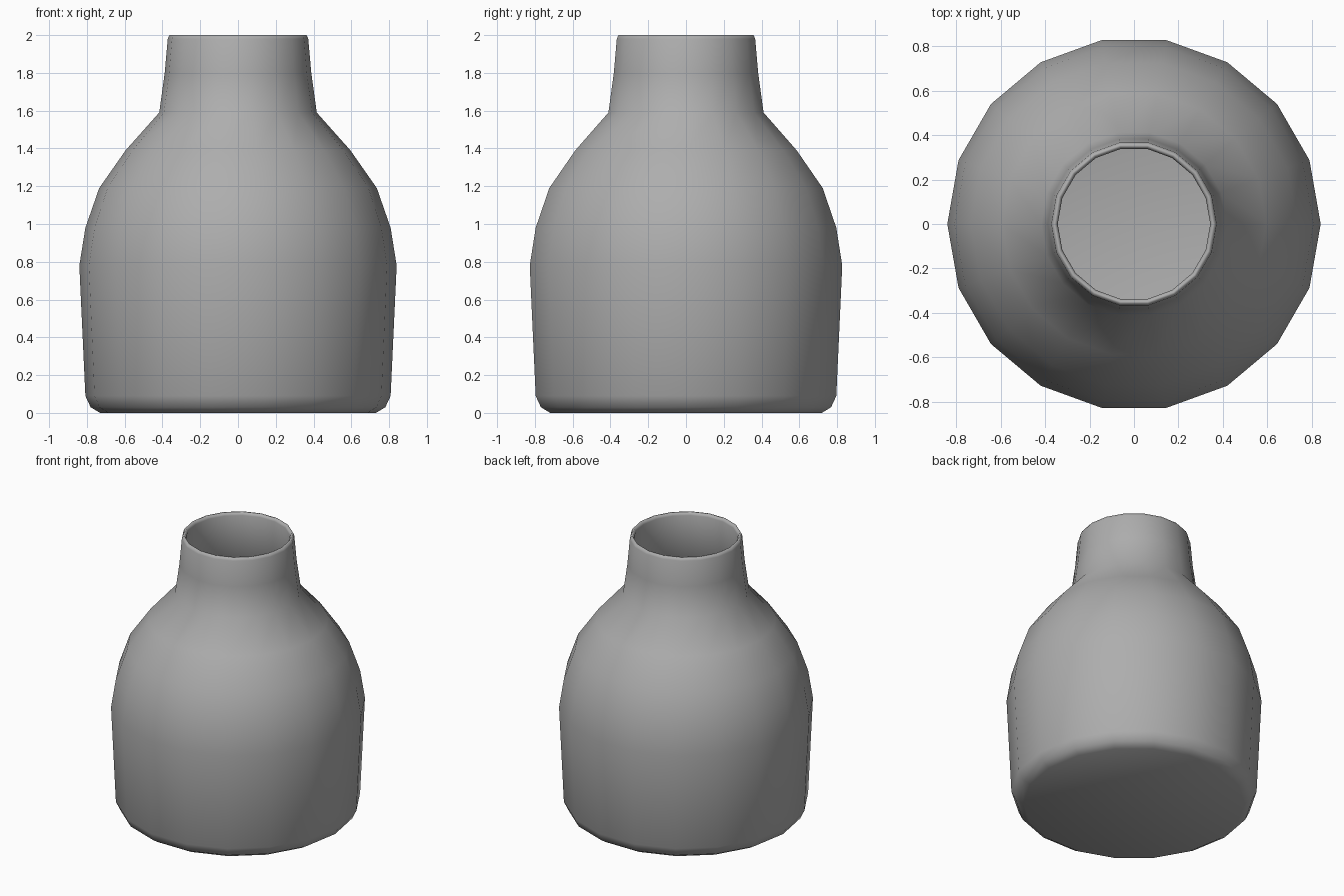
import bpy, bmesh, math

if "Cube" in bpy.data.objects:
    bpy.data.objects.remove(bpy.data.objects["Cube"])

SIDES = 18

# Closed-wall profile as (radius, height): outside going up, then inside going down
outer = [(0.73, 0), (0.78, 0.03), (0.808, 0.09), (0.84, 0.78), (0.808, 0.98),
         (0.735, 1.19), (0.595, 1.39), (0.417, 1.59), (0.388, 1.80),
         (0.372, 1.98), (0.363, 2.0)]
inner = [(0.352, 2.0), (0.343, 1.98), (0.358, 1.80), (0.387, 1.605), (0.57, 1.375),
         (0.708, 1.175), (0.779, 0.97), (0.81, 0.78), (0.778, 0.09),
         (0.75, 0.05), (0.71, 0.03)]

# Lathe the profile and cap the underside and the inner floor
bm = bmesh.new()
rings = []
for r, z in outer + inner:
    rings.append([bm.verts.new((r * math.cos(2 * math.pi * i / SIDES),
                                r * math.sin(2 * math.pi * i / SIDES), z))
                  for i in range(SIDES)])
for a, b in zip(rings, rings[1:]):
    for i in range(SIDES):
        j = (i + 1) % SIDES
        bm.faces.new((a[i], a[j], b[j], b[i]))
bm.faces.new(rings[0][::-1])
bm.faces.new(rings[-1])
bmesh.ops.recalc_face_normals(bm, faces=bm.faces)

mesh = bpy.data.meshes.new("vase")
bm.to_mesh(mesh)
bm.free()
vase = bpy.data.objects.new("vase", mesh)
bpy.context.collection.objects.link(vase)

# Dark grey clay
clay = bpy.data.materials.new("dark_grey_clay")
clay.diffuse_color = (0.42, 0.42, 0.42, 1)
clay.use_nodes = True
clay.node_tree.nodes["Principled BSDF"].inputs["Base Color"].default_value = clay.diffuse_color
mesh.materials.append(clay)

# Smooth shading, including over the rounded rim
bpy.context.view_layer.objects.active = vase
vase.select_set(True)
bpy.ops.object.shade_smooth_by_angle(angle=math.radians(85))
